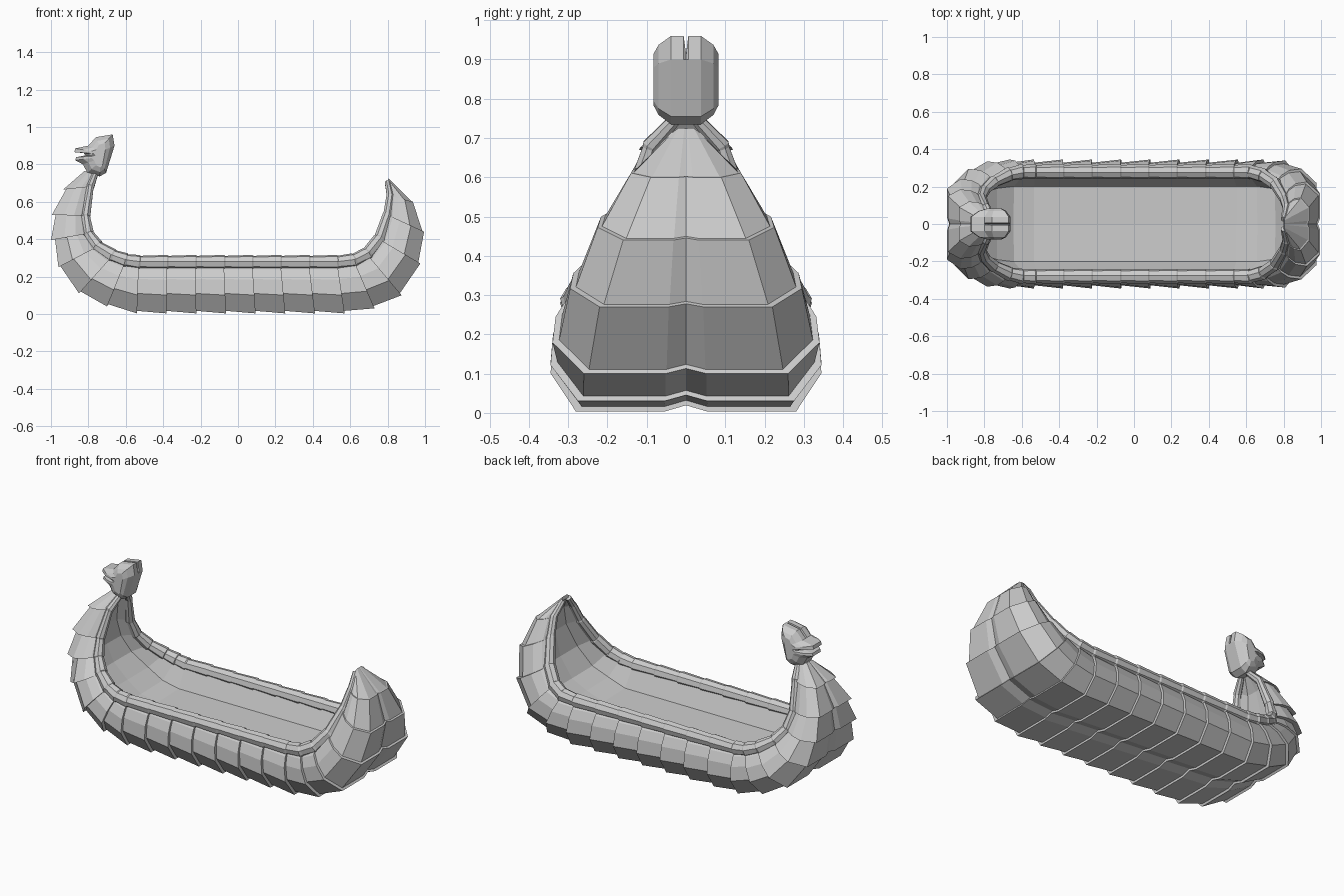
import bpy
from mathutils import Vector

if "Cube" in bpy.data.objects:
    bpy.data.objects.remove(bpy.data.objects["Cube"])


def make_mesh(name, verts, faces):
    me = bpy.data.meshes.new(name)
    me.from_pydata([tuple(v) for v in verts], [], faces)
    me.validate()
    ob = bpy.data.objects.new(name, me)
    bpy.context.collection.objects.link(ob)
    return ob


def loft(name, rings, closed=False, caps=False):
    n = len(rings[0])
    verts = [v for r in rings for v in r]
    faces = []
    for i in range(len(rings) - 1):
        for j in range(n if closed else n - 1):
            k = (j + 1) % n
            faces.append((i * n + j, i * n + k, (i + 1) * n + k, (i + 1) * n + j))
    if caps:
        faces.append(tuple(range(n))[::-1])
        faces.append(tuple(range((len(rings) - 1) * n, len(rings) * n)))
    return make_mesh(name, verts, faces)


# Stations: keel x, z | rim x, half width, z | flat half width, bilge half width
bow = [
    (-.82, .765, -.765, .03, .745, .025, .04),
    (-.935, .665, -.79, .09, .68, .09, .12),
    (-.995, .53, -.815, .14, .525, .15, .185),
    (-1.0, .395, -.80, .18, .43, .19, .24),
    (-.96, .25, -.75, .225, .36, .22, .295),
    (-.85, .11, -.67, .265, .31, .255, .335),
    (-.70, .04, -.60, .28, .285, .275, .345),
]
stern = [
    (.73, .03, .62, .28, .285, .275, .345),
    (.875, .10, .69, .26, .32, .26, .34),
    (.975, .27, .755, .215, .40, .22, .295),
    (.995, .44, .80, .14, .53, .16, .225),
    (.935, .60, .815, .09, .63, .09, .14),
    (.805, .725, .80, .025, .705, .02, .03),
]
middle = [(-.54 + 1.11 * i / 7, .003, -.53 + 1.06 * i / 7, .28, .275, .28, .345)
          for i in range(8)]
stations = bow + middle + stern


def mirrored(half):
    # half runs from port rim to the centre line
    return half + [Vector((v.x, -v.y, v.z)) for v in half[-2::-1]]


def hull_ring(s, scale):
    ox, oz, rx, ry, rz, f, w = s

    def p(t, y):
        return Vector((rx + (ox - rx) * (1 - t) * scale, y * scale,
                       rz + (oz - rz) * (1 - t) * scale))
    return mirrored([p(1, ry), p(.86, .45 * ry + .55 * w), p(.66, .1 * ry + .9 * w),
                     p(.36, w), p(0, f), p(0, .2 * f), p(.06, 0)])


# Overlapping plates: every plate flares towards the stern and ends in a lip
rings = [hull_ring(stations[0], 1)]
for i, s in enumerate(stations[1:-1]):
    rings += [hull_ring(s, 1), hull_ring(s, .89 if i < 3 else .95)]
rings.append(hull_ring(stations[-1], 1))
loft("plated_hull", rings, caps=True)


# Inner lining with a flat floor
def lining_ring(s):
    ox, oz, rx, ry, rz, f, w = s
    t = .56 if abs(ox) < .72 else .64

    def p(t, y):
        return Vector((ox + (rx - ox) * t, y, oz + (rz - oz) * t))
    return mirrored([p(1, ry * .9), p(t + .02, ry * .72), p(t, 0)])


loft("inner_lining", [lining_ring(s) for s in stations])

# Segmented tubular gunwales
for side, name in ((1, "port_gunwale"), (-1, "starboard_gunwale")):
    pts = []
    last = len(stations) - 1
    for i, s in enumerate(stations):
        c = Vector((s[2], s[3] * side, s[4]))
        r = .014 + .027 * min(1, s[3] / .28)
        if 0 < i < last:
            nxt = stations[i + 1]
            d = (Vector((nxt[2], nxt[3] * side, nxt[4])) - c).normalized()
            pts += [(c, r), (c + d * .008, r * .88)]
        else:
            pts.append((c, r))
    cu = bpy.data.curves.new(name, 'CURVE')
    cu.dimensions = '3D'
    cu.bevel_depth = 1
    cu.bevel_resolution = 2
    cu.use_fill_caps = True
    sp = cu.splines.new('POLY')
    sp.points.add(len(pts) - 1)
    for q, (c, r) in zip(sp.points, pts):
        q.co = (*c, 1)
        q.radius = r
    sp.use_smooth = False
    bpy.context.collection.objects.link(bpy.data.objects.new(name, cu))

# Figurehead: side profile with open jaws, lofted across its width
profile = [(-.805, .755), (-.74, .735), (-.705, .755), (-.66, .90), (-.67, .96),
           (-.76, .945), (-.80, .90), (-.87, .885), (-.875, .865), (-.825, .86),
           (-.815, .848), (-.865, .838), (-.87, .822), (-.83, .80)]


def head_layer(y, k, crest=0):
    return [Vector((-.735 + (x + .735) * k, y,
                    .85 + (z - .85) * (k + (1 - k) * .35) - (crest if i in (4, 5) else 0)))
            for i, (x, z) in enumerate(profile)]


layers = [(-.083, .35), (-.07, .68), (-.038, 1), (-.006, 1)]
rings = [head_layer(y, k) for y, k in layers]
rings += [head_layer(0, 1, .045)]
rings += [head_layer(-y, k) for y, k in reversed(layers)]
loft("dragon_figurehead", rings, closed=True, caps=True)
